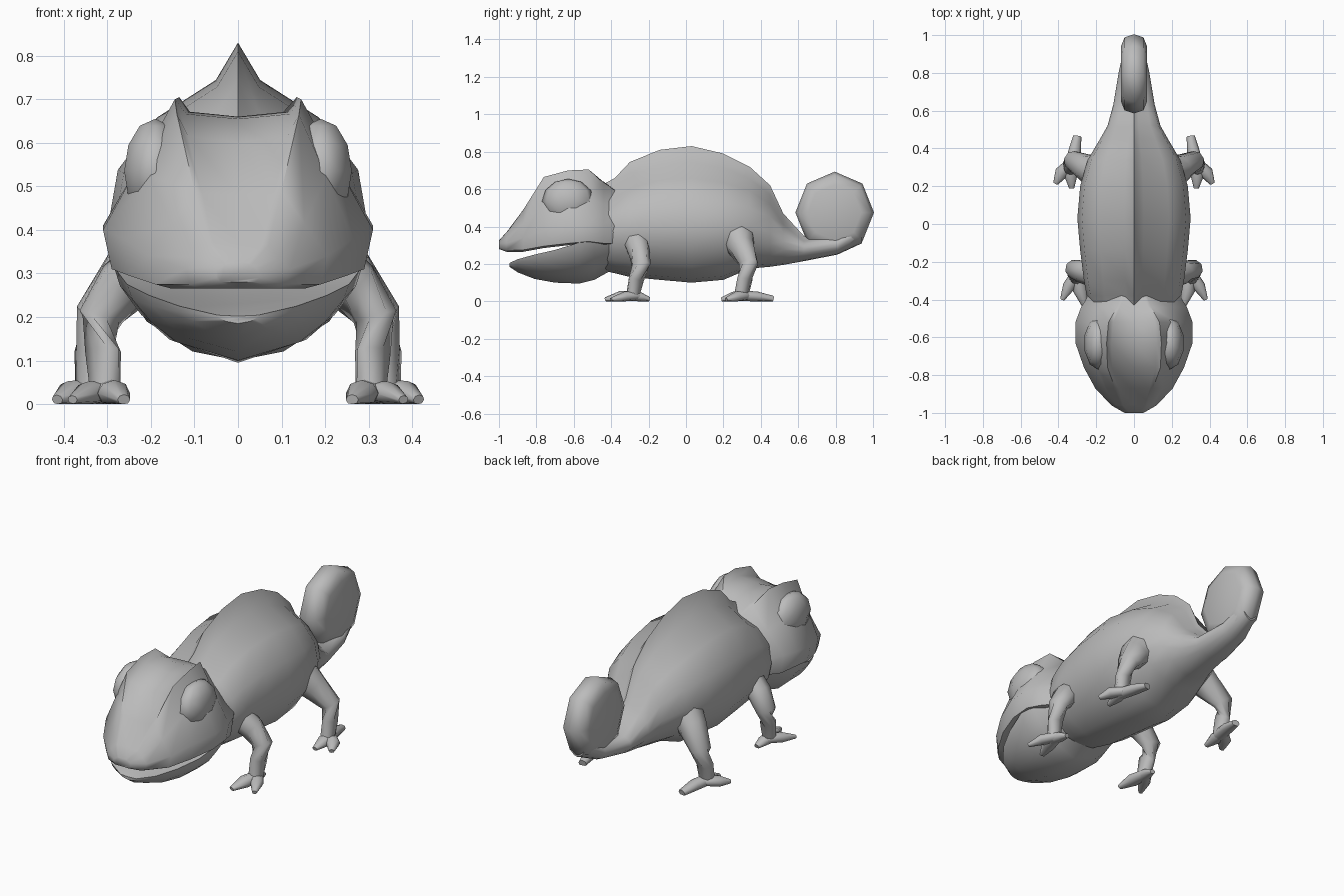
import bpy
import bmesh
from math import cos, sin, pi, radians
from mathutils import Vector

default_cube = bpy.data.objects.get("Cube")
if default_cube:
    bpy.data.objects.remove(default_cube, do_unlink=True)

# Single matte skin colour
skin = bpy.data.materials.new("plain_grey_skin")
skin.use_nodes = True
grey = (0.5, 0.5, 0.5, 1)
skin.diffuse_color = grey
skin.node_tree.nodes["Principled BSDF"].inputs["Base Color"].default_value = grey


def finish(name, mesh_data, sharp_angle):
    """Turn a bmesh into a shaded object."""
    bmesh.ops.recalc_face_normals(mesh_data, faces=mesh_data.faces)
    mesh = bpy.data.meshes.new(name)
    mesh_data.to_mesh(mesh)
    mesh_data.free()
    mesh.materials.append(skin)
    part = bpy.data.objects.new(name, mesh)
    bpy.context.collection.objects.link(part)
    bpy.ops.object.select_all(action="DESELECT")
    part.select_set(True)
    bpy.context.view_layer.objects.active = part
    bpy.ops.object.shade_smooth_by_angle(angle=radians(sharp_angle))
    return part


def loft(name, rings, sharp_angle=50):
    """Skin a list of equally sized closed rings and cap both ends."""
    bm = bmesh.new()
    loops = [[bm.verts.new(point) for point in ring] for ring in rings]
    count = len(loops[0])
    for near, far in zip(loops, loops[1:]):
        for i in range(count):
            j = (i + 1) % count
            bm.faces.new((near[i], near[j], far[j], far[i]))
    bm.faces.new(loops[0])
    bm.faces.new(loops[-1])
    return finish(name, bm, sharp_angle)


def symmetric_ring(y, half):
    """Close a half section that starts and ends on the centre plane."""
    right = [(-x, y, z) for x, z in half[-2:0:-1]]
    return [(x, y, z) for x, z in half] + right


def tube(name, path, side, flatten=1.0, sides=8):
    """Tapered limb through (point, radius) pairs, kept above the ground."""
    points = [Vector((x * side, y, z)) for (x, y, z), _ in path]
    rings = []
    for i, (_, radius) in enumerate(path):
        following = points[min(i + 1, len(points) - 1)]
        previous = points[max(i - 1, 0)]
        turn = (following - previous).to_track_quat("Z", "Y")
        ring = []
        for k in range(sides):
            angle = 2 * pi * k / sides
            offset = turn @ Vector((cos(angle), sin(angle), 0)) * radius
            offset.z *= flatten
            point = points[i] + offset
            point.z = max(point.z, 0)
            ring.append(point)
        rings.append(ring)
    return loft(name, rings, 70)


# Body and tail root: y, half width, bottom, top, height of widest point
body_stations = [
    (-.47, .2, .17, .61, .38), (-.38, .25, .15, .66, .38),
    (-.3, .265, .13, .745, .39), (-.14, .285, .115, .81, .4),
    (.03, .3, .1, .83, .4), (.2, .285, .115, .79, .4),
    (.34, .245, .175, .72, .4), (.45, .18, .185, .62, .37),
    (.52, .14, .195, .47, .32), (.63, .11, .215, .35, .28),
    (.81, .08, .25, .37, .3), (.94, .05, .31, .45, .38),
]
body_section = [(0, -1), (.35, -.93), (.7, -.7), (.93, -.35), (1, 0),
                (.92, .32), (.62, .6), (.17, .8), (0, 1)]
body_rings = []
for y, width, bottom, top, middle in body_stations:
    half = [(u * width, middle + v * ((top - middle) if v > 0 else (middle - bottom)))
            for u, v in body_section]
    body_rings.append(symmetric_ring(y, half))
loft("body", body_rings, 45)

# Curled tail tip: a rounded eight sided pad
tail_rings = []
for x, scale in [(-.07, .68), (-.05, .92), (0, 1), (.05, .92), (.07, .68)]:
    radius = .21 * scale
    tail_rings.append([(x, .795 + radius * cos(k * pi / 4),
                        .475 + radius * sin(k * pi / 4) * 1.04) for k in range(8)])
loft("tail_curl", tail_rings, 70)

# Upper head: y, lip width and height, cheek width and height,
# brow ridge width and height, centre height
head_stations = [
    (-1, .05, .28, .05, .31, .03, .32, .325),
    (-.96, .11, .265, .12, .31, .07, .365, .37),
    (-.87, .19, .265, .205, .34, .1, .49, .48),
    (-.76, .25, .285, .265, .38, .14, .665, .6),
    (-.63, .29, .3, .31, .4, .145, .7, .655),
    (-.52, .29, .31, .31, .41, .135, .705, .66),
    (-.44, .265, .3, .28, .41, .09, .63, .64),
    (-.36, .2, .3, .23, .4, .06, .58, .58),
]
head_rings = []
for y, lip, lip_z, cheek, cheek_z, brow, brow_z, crown in head_stations:
    half = [(0, lip_z), (lip * .8, lip_z), (lip, lip_z + .01), (cheek, cheek_z),
            (brow + (cheek - brow) * .5, (cheek_z + brow_z) / 2),
            (brow, brow_z), (brow * .82, crown + (brow_z - crown) * .25), (0, crown)]
    head_rings.append(symmetric_ring(y, half))
loft("head", head_rings, 48)

# Lower jaw and throat: y, half width, top, bottom
jaw_stations = [
    (-.945, .05, .205, .185), (-.9, .135, .225, .155), (-.81, .205, .25, .12),
    (-.7, .255, .275, .1), (-.57, .285, .315, .095), (-.49, .28, .35, .115),
    (-.41, .24, .36, .16), (-.33, .2, .36, .17),
]
jaw_section = [(0, .15), (.85, .05), (1, 0), (.95, .2), (.78, .5), (.55, .76), (0, 1)]
jaw_rings = []
for y, width, top, bottom in jaw_stations:
    half = [(u * width, top + (bottom - top) * v) for u, v in jaw_section]
    jaw_rings.append(symmetric_ring(y, half))
loft("lower_jaw", jaw_rings, 48)

# Limb paths on the left side: (point, radius) pairs
limbs = {
    "front": {
        "leg": [((.19, -.27, .33), .07), ((.265, -.255, .275), .062),
                ((.315, -.24, .2), .052), ((.31, -.265, .12), .042),
                ((.305, -.285, .03), .036)],
        "outer_toe": [((.3, -.26, .03), .03), ((.345, -.33, .025), .033),
                      ((.38, -.4, .01), .012)],
        "inner_toe": [((.3, -.26, .03), .03), ((.285, -.35, .025), .038),
                      ((.262, -.43, .01), .015)],
        "heel": [((.305, -.3, .03), .035), ((.295, -.24, .022), .03),
                 ((.29, -.195, .01), .015)],
    },
    "hind": {
        "leg": [((.17, .27, .36), .1), ((.25, .295, .29), .075),
                ((.325, .335, .2), .052), ((.335, .315, .12), .042),
                ((.335, .295, .03), .038)],
        "outer_toe": [((.335, .32, .03), .03), ((.385, .27, .025), .036),
                      ((.415, .215, .01), .014)],
        "inner_toe": [((.335, .32, .03), .03), ((.335, .26, .025), .036),
                      ((.33, .19, .01), .014)],
        "heel": [((.335, .29, .03), .036), ((.315, .38, .025), .034),
                 ((.3, .465, .012), .022)],
    },
}

for side, side_name in ((1, "left"), (-1, "right")):
    # Legs and split feet
    for end, pieces in limbs.items():
        for piece, path in pieces.items():
            flatten = 1 if piece == "leg" else .8
            tube(f"{side_name}_{end}_{piece}", path, side, flatten)

    # Bulging eye turret
    eye = bmesh.new()
    bmesh.ops.create_uvsphere(eye, u_segments=10, v_segments=6, radius=1)
    for vert in eye.verts:
        x, y, z = vert.co
        vert.co = (side * (.19 + x * .075), -.63 + y * .14, .535 + z * .12)
    finish(f"{side_name}_eye", eye, 70)
